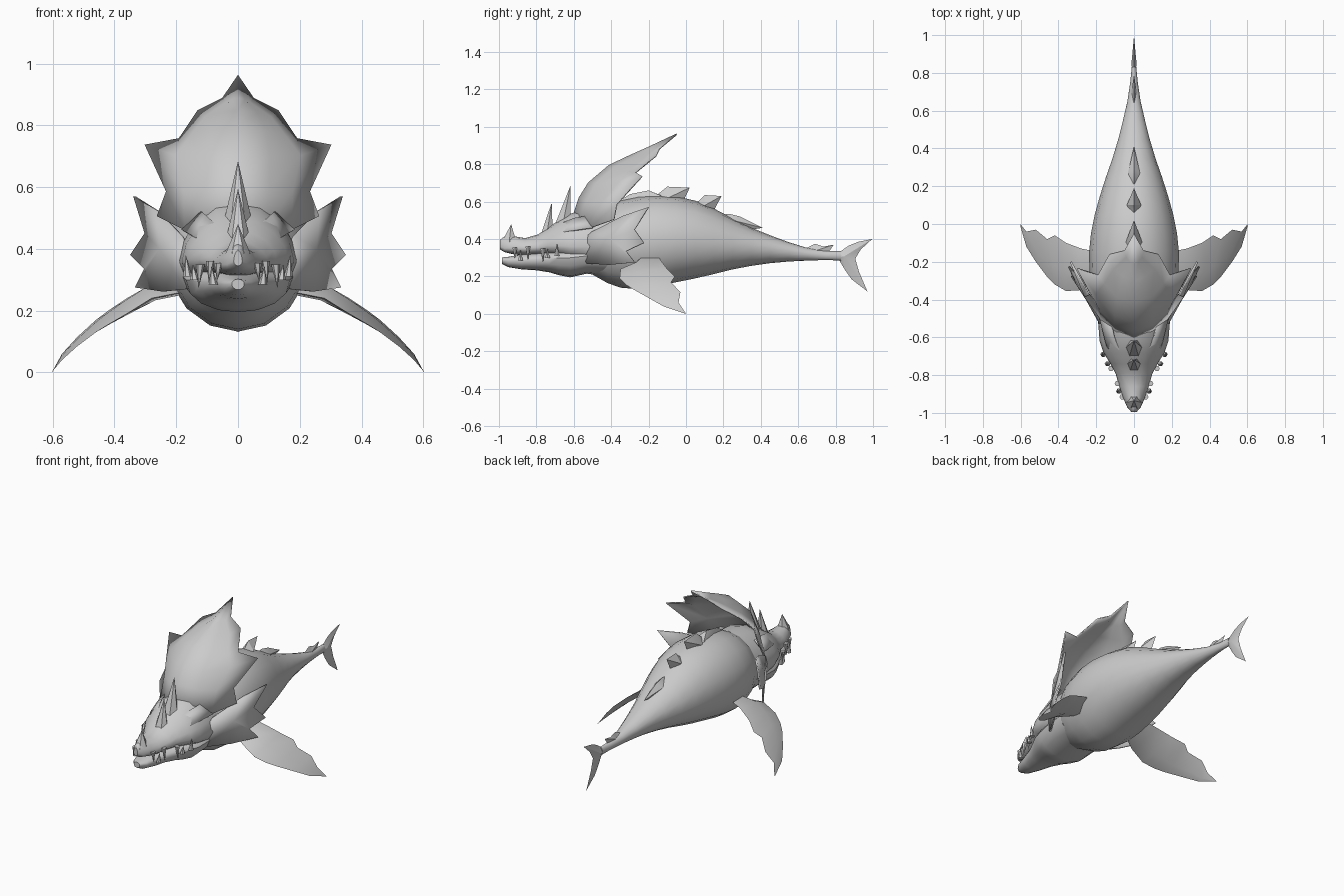
import bpy, math
from mathutils import Vector

grey = bpy.data.materials.new("stone_grey")
grey.diffuse_color = (0.6, 0.6, 0.6, 1)


def build(name, verts, faces, mirror=False, thick=0.0, angle=40):
    me = bpy.data.meshes.new(name)
    me.from_pydata(verts, [], faces)
    me.materials.append(grey)
    ob = bpy.data.objects.new(name, me)
    bpy.context.collection.objects.link(ob)
    bpy.ops.object.select_all(action='DESELECT')
    ob.select_set(True)
    bpy.context.view_layer.objects.active = ob
    bpy.ops.object.mode_set(mode='EDIT')
    bpy.ops.mesh.select_all(action='SELECT')
    bpy.ops.mesh.remove_doubles(threshold=0.0005)
    bpy.ops.mesh.normals_make_consistent(inside=False)
    bpy.ops.object.mode_set(mode='OBJECT')
    bpy.ops.object.shade_smooth_by_angle(angle=math.radians(angle))
    if mirror:
        ob.modifiers.new("mirror", 'MIRROR')
    if thick:
        s = ob.modifiers.new("thickness", 'SOLIDIFY')
        s.thickness, s.offset = thick, 0
    return ob


def loft(name, stations, n=16, top=1.0, low=1.0):
    """Rings of (y, half width, bottom z, top z, z of the widest point)."""
    verts, faces = [], []
    for y, w, b, t, m in stations:
        for i in range(n):
            a = 2 * math.pi * i / n
            c, s = math.cos(a), math.sin(a)
            p = top if s > 0 else low
            z = m + (t - m if s > 0 else m - b) * math.copysign(abs(s) ** p, s)
            verts.append((w * c, y, z))
    for r in range(len(stations) - 1):
        for i in range(n):
            j = (i + 1) % n
            faces.append((r * n + i, r * n + j, (r + 1) * n + j, (r + 1) * n + i))
    faces.append(tuple(range(n)))
    faces.append(tuple(range(len(verts) - n, len(verts))))
    return build(name, verts, faces)


def blade(name, outline, centre, half):
    """Upright fin on the centre line, thickest at its centre."""
    n = len(outline)
    verts = [(0, y, z) for y, z in outline] + [(half, *centre), (-half, *centre)]
    faces = [f for i in range(n) for f in ((i, (i + 1) % n, n), ((i + 1) % n, i, n + 1))]
    return build(name, verts, faces, angle=30)


def spike(name, base, tip, r, n=6, mirror=False, stretch=1.0):
    """Cone from base to tip, lengthened along y by stretch."""
    base, tip = Vector(base), Vector(tip)
    verts = [base + Vector((r * math.cos(2 * math.pi * i / n),
                            r * stretch * math.sin(2 * math.pi * i / n), 0)) for i in range(n)]
    verts.append(tip)
    faces = [(i, (i + 1) % n, n) for i in range(n)] + [tuple(range(n))]
    return build(name, verts, faces, mirror)


# Body tapering into the tail
loft("body", [
    (-.50, .15, .21, .50, .36), (-.42, .19, .165, .57, .37), (-.35, .22, .14, .605, .38),
    (-.25, .236, .132, .628, .39), (-.15, .238, .148, .635, .39), (-.05, .228, .17, .628, .39),
    (.05, .208, .19, .605, .39), (.15, .18, .213, .563, .38), (.25, .148, .238, .51, .37),
    (.35, .113, .257, .46, .36), (.45, .083, .271, .42, .35), (.55, .058, .28, .383, .335),
    (.65, .035, .285, .352, .32), (.75, .02, .288, .336, .31), (.83, .012, .285, .335, .31)])

# Upper head and snout
loft("upper_head", [
    (-.995, .014, .345, .395, .36), (-.97, .036, .33, .415, .35), (-.92, .058, .318, .415, .35),
    (-.86, .078, .312, .405, .35), (-.79, .098, .312, .425, .355), (-.74, .125, .31, .46, .365),
    (-.68, .162, .30, .50, .365), (-.62, .182, .28, .535, .36), (-.52, .19, .25, .565, .36),
    (-.40, .19, .22, .575, .36)], top=1.2)

# Lower jaw and throat
loft("lower_jaw", [
    (-.985, .02, .268, .302, .287), (-.95, .045, .25, .305, .285), (-.88, .066, .238, .318, .288),
    (-.80, .092, .233, .33, .29), (-.73, .125, .222, .34, .295), (-.68, .15, .207, .35, .30),
    (-.62, .168, .195, .36, .30), (-.53, .178, .215, .38, .31), (-.42, .18, .20, .40, .32)], low=.9)

# Low brow ridges sweeping back from the snout
build("brow_ridge", [(.03, -.78, .415), (.08, -.76, .40), (.055, -.71, .463), (.145, -.64, .44),
                     (.105, -.60, .51), (.18, -.50, .46), (.13, -.48, .53)],
      [(0, 1, 2), (1, 3, 2), (2, 3, 4), (3, 5, 4), (4, 5, 6)], True, .008, 60)

# Horns along the snout and forehead
spike("nose_horn", (0, -.945, .385), (0, -.935, .48), .04, stretch=1.1)
spike("front_horn", (0, -.745, .42), (0, -.718, .595), .042, stretch=.9)
spike("middle_horn", (0, -.66, .47), (0, -.618, .685), .05, stretch=1.0)

# Domed crest with a jagged rim: each row runs from centre line to rim
rows = [
    [(0, -.61, .50), (.09, -.585, .47), (.17, -.51, .46), (.26, -.385, .505)],
    [(0, -.57, .62), (.10, -.53, .60), (.175, -.46, .59), (.23, -.37, .585)],
    [(0, -.52, .70), (.10, -.48, .695), (.20, -.37, .70), (.30, -.235, .735)],
    [(0, -.41, .793), (.09, -.385, .78), (.155, -.315, .76), (.19, -.27, .755)],
    [(0, -.30, .845), (.06, -.275, .838), (.105, -.235, .825), (.13, -.16, .845)],
    [(0, -.21, .885), (.02, -.20, .88), (.04, -.175, .87), (.05, -.14, .885)],
    [(0, -.05, .96)] * 4]
crest_faces = [(r * 4 + c, r * 4 + c + 1, r * 4 + c + 5, r * 4 + c + 4)
               for r in range(6) for c in range(3)]
build("crest", [p for row in rows for p in row], crest_faces, True, .008)

# Three-pointed cheek frills: a fan around a raised centre
frill = [(.15, -.58, .37), (.18, -.50, .44), (.262, -.33, .525), (.335, -.20, .57),
         (.298, -.275, .45), (.345, -.225, .38), (.30, -.32, .335), (.33, -.275, .275),
         (.24, -.41, .262), (.165, -.53, .27)]
build("cheek_frill", frill + [(.25, -.40, .40)],
      [(i, (i + 1) % 10, 10) for i in range(10)], True, .01, 60)

# Side fins: lens sections given as (x, front y, front z, rear y, rear z)
sections = [(.18, -.29, .26, -.15, .31), (.28, -.35, .24, -.13, .28), (.36, -.355, .19, -.10, .24),
            (.42, -.32, .155, -.06, .20), (.46, -.28, .13, -.08, .17), (.52, -.20, .085, -.03, .115),
            (.57, -.12, .04, -.04, .06), (.602, -.01, .003, 0, 0)]
fin = []
for k, (x, fy, fz, ry, rz) in enumerate(sections):
    h = .026 * (1 - k / 7)
    my, mz = fy * .6 + ry * .4, fz * .6 + rz * .4
    fin += [(x, fy, fz), (x + h * .6, my, mz + h), (x, ry, rz), (x - h * .6, my, mz - h)]
fin_faces = [(r * 4 + i, r * 4 + (i + 1) % 4, r * 4 + 4 + (i + 1) % 4, r * 4 + 4 + i)
             for r in range(7) for i in range(4)]
build("side_fin", fin, fin_faces + [(0, 1, 2, 3), (28, 29, 30, 31)], True, angle=50)

# Back spines and tail fin
blade("back_spine_1", [(-.38, .59), (-.30, .64), (-.20, .66), (-.15, .64), (-.10, .68),
                       (.02, .675), (-.015, .60)], (-.10, .618), .045)
blade("back_spine_2", [(.03, .59), (.07, .605), (.10, .635), (.19, .63), (.145, .545)], (.10, .58), .038)
blade("back_spine_3", [(.19, .53), (.23, .535), (.29, .52), (.41, .46), (.34, .45)], (.27, .495), .032)
blade("tail_spine", [(.60, .355), (.65, .355), (.69, .375), (.735, .36), (.79, .37), (.76, .325)],
      (.70, .34), .014)
blade("tail_fin", [(.77, .33), (.82, .33), (.87, .365), (.92, .385), (.995, .40), (.935, .345),
                   (.905, .295), (.925, .225), (.97, .12), (.885, .185), (.85, .235), (.82, .285),
                   (.77, .29)], (.845, .307), .014)

# Teeth: (x, y, base z, tip z)
teeth = [(.062, -.915, .355, .295), (.08, -.885, .285, .345), (.088, -.845, .36, .285),
         (.122, -.765, .35, .272), (.14, -.74, .30, .35), (.163, -.69, .31, .38)]
for k, (x, y, b, t) in enumerate(teeth):
    spike(f"tooth_{k + 1}", (x, y, b), (x + .006, y, t), .015, 6, True)
